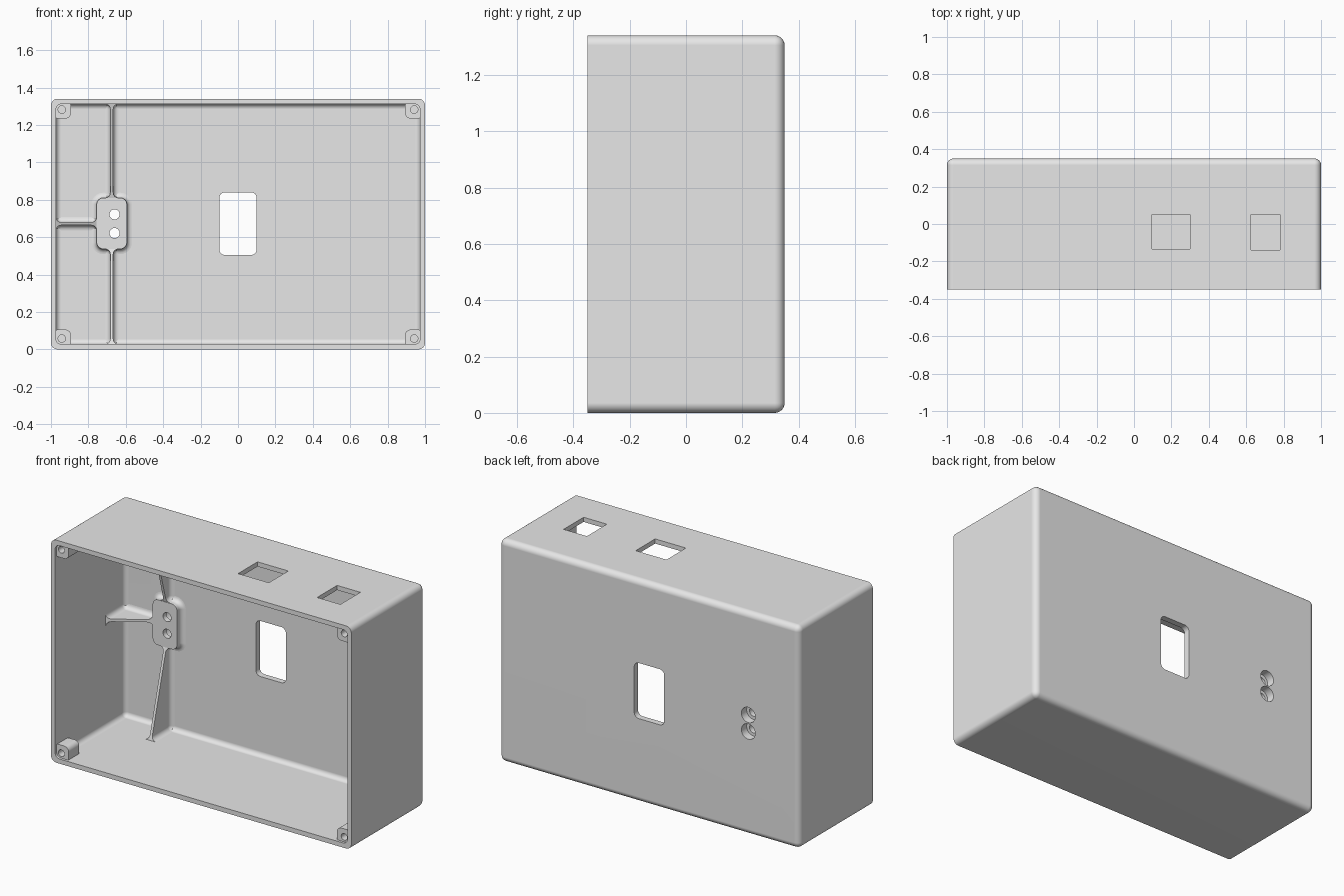
import bpy, bmesh, math
from mathutils import Vector

if "Cube" in bpy.data.objects:
    bpy.data.objects.remove(bpy.data.objects["Cube"], do_unlink=True)

H, FRONT, BACK = 1.34, -0.35, 0.35        # outer height and depth limits
IX, IZ0, IZ1, IY = 0.973, 0.028, 1.312, 0.313   # inner wall faces
FIL = 0.028                               # inner fillet radius

grey = bpy.data.materials.new("light grey plastic")
grey.use_nodes = True
grey.diffuse_color = (0.8, 0.8, 0.8, 1)
grey.node_tree.nodes["Principled BSDF"].inputs["Base Color"].default_value = (0.8, 0.8, 0.8, 1)


def make(name, bm):
    bmesh.ops.recalc_face_normals(bm, faces=bm.faces)
    mesh = bpy.data.meshes.new(name)
    bm.to_mesh(mesh)
    bm.free()
    mesh.materials.append(grey)
    obj = bpy.data.objects.new(name, mesh)
    bpy.context.collection.objects.link(obj)
    return obj


def loft(name, rings):
    """Closed solid through equally sized rings of points."""
    bm = bmesh.new()
    rows = [[bm.verts.new(p) for p in ring] for ring in rings]
    n = len(rows[0])
    for a, b in zip(rows, rows[1:]):
        for i in range(n):
            bm.faces.new((a[i], a[(i + 1) % n], b[(i + 1) % n], b[i]))
    bm.faces.new(rows[0])
    bm.faces.new(rows[-1])
    return make(name, bm)


def ring(x0, x1, z0, z1, r, y, seg=6):
    """Rounded rectangle in the xz plane."""
    pts = []
    corners = ((x1 - r, z1 - r), (x0 + r, z1 - r), (x0 + r, z0 + r), (x1 - r, z0 + r))
    for k, (cx, cz) in enumerate(corners):
        for i in range(seg + 1):
            a = math.pi / 2 * (k + i / seg)
            pts.append((cx + r * math.cos(a), y, cz + r * math.sin(a)))
    return pts


def prism(name, x0, x1, z0, z1, r, y0, y1):
    return loft(name, [ring(x0, x1, z0, z1, r, y, 6) for y in (y0, y1)])


def cylinder(name, x, z, r, y0, y1):
    bm = bmesh.new()
    bmesh.ops.create_circle(bm, segments=32, radius=r, cap_ends=False)
    pts = [v.co.copy() for v in bm.verts]
    bm.free()
    return loft(name, [[(x + p.x, y, z + p.y) for p in pts] for y in (y0, y1)])


def box(name, lo, hi, bevel=0):
    """Box, optionally rounded on every edge except those around its front."""
    bm = bmesh.new()
    bmesh.ops.create_cube(bm, size=1)
    lo, hi = Vector(lo), Vector(hi)
    for v in bm.verts:
        v.co = Vector([l + (c + 0.5) * (h - l) for l, h, c in zip(lo, hi, v.co)])
    if bevel:
        edges = [e for e in bm.edges if any(v.co.y > lo.y + 0.01 for v in e.verts)]
        bmesh.ops.bevel(bm, geom=edges, offset=bevel, segments=6, profile=0.5, affect='EDGES')
    return make(name, bm)


def cut(obj, cutters):
    bpy.context.view_layer.objects.active = obj
    for c in cutters:
        c.hide_render = True
        m = obj.modifiers.new("cut", 'BOOLEAN')
        m.operation, m.solver, m.object = 'DIFFERENCE', 'EXACT', c
        bpy.ops.object.modifier_apply(modifier=m.name)


def discard(cutters):
    for c in cutters:
        bpy.data.objects.remove(c, do_unlink=True)


def fillet(d, r=FIL):
    """Extra width of a concave fillet at distance d from its root."""
    d = min(max(d, 0), r)
    return r - math.sqrt(r * r - (r - d) ** 2)


FILLET_STEPS = [FIL * (1 - math.cos(math.pi / 2 * i / 6)) for i in range(7)]

# Hollow case with its openings
case = box("case_shell", (-1, FRONT, 0), (1, BACK, H), 0.035)
cutters = [
    box("cavity_cutter", (-IX, FRONT - 0.1, IZ0), (IX, IY, IZ1), FIL),
    prism("window_cutter", -0.1, 0.1, 0.505, 0.84, 0.03, 0.2, 0.5),
    box("wide_port_cutter", (0.095, -0.135, 1.2), (0.3, 0.05, 1.5)),
    box("narrow_port_cutter", (0.625, -0.14, 1.2), (0.78, 0.05, 1.5)),
]
cut(case, cutters)
discard(cutters)

# Mounting pad blended into the back wall
PX0, PX1, PZ0, PZ1, PY = -0.756, -0.594, 0.537, 0.81, 0.268
levels = [(0.33, FIL)] + [(IY - d, fillet(d)) for d in FILLET_STEPS] + [(PY, 0)]
mount_pad = loft("mounting_pad", [
    ring(PX0 - e, PX1 + e, PZ0 - e, PZ1 + e, 0.035 + e, y) for y, e in levels])

# Counterbored screw holes through pad and back wall
holes = []
for z in (0.622, 0.722):
    holes.append(cylinder("screw_hole_cutter", -0.66, z, 0.027, 0.2, 0.45))
    holes.append(cylinder("counterbore_cutter", -0.66, z, 0.046, 0.3, 0.45))
cut(case, holes)
cut(mount_pad, holes)
discard(holes)


def rib(name, start, end, place):
    """Tapered rib from a side wall (start) to the pad (end), flared at every root."""
    length = abs(end - start)
    step = 1 if end > start else -1
    runs = [-0.012] + FILLET_STEPS + [length - d for d in reversed(FILLET_STEPS)] + [length + 0.012]
    rings = []
    for s in runs:
        t = min(max(s / length, 0), 1)
        front = 0.13 + (0.271 - 0.13) * t
        flare = 0.008 + fillet(s) + fillet(length - s)
        side = [(flare + FIL, 0.33)] + [(flare + fillet(d), IY - d) for d in FILLET_STEPS]
        side.append((flare, front))
        outline = side + [(-w, y) for w, y in reversed(side)]
        rings.append([place(start + step * s, w, y) for w, y in outline])
    return loft(name, rings)


RX, RZ = -0.675, 0.672
rib("upper_rib", IZ1, PZ1, lambda s, w, y: (RX + w, y, s))
rib("lower_rib", IZ0, PZ0, lambda s, w, y: (RX + w, y, s))
rib("side_rib", -IX, PX0, lambda s, w, y: (s, y, RZ + w))

# Corner screw posts with blind holes
for sx, side in ((-1, "right"), (1, "left")):
    for top, level in ((False, "lower"), (True, "upper")):
        x0, x1 = sorted((sx * 0.893, sx * 0.99))
        z0, z1 = (H - 0.106, H - 0.01) if top else (0.01, 0.106)
        post = prism(f"{level}_{side}_post", x0, x1, z0, z1, 0.03, -0.335, -0.235)
        hole = cylinder("post_hole_cutter", sx * 0.942, H - 0.058 if top else 0.058,
                        0.02, -0.4, -0.255)
        cut(post, [hole])
        discard([hole])

# Smooth fillets, sharp edges, flat broad faces
for obj in [o for o in bpy.context.collection.objects
            if o.type == 'MESH' and grey.name in o.data.materials]:
    bpy.ops.object.select_all(action='DESELECT')
    obj.select_set(True)
    bpy.context.view_layer.objects.active = obj
    bpy.ops.object.shade_smooth_by_angle(angle=math.radians(32))
    wn = obj.modifiers.new("weighted normals", 'WEIGHTED_NORMAL')
    wn.keep_sharp = True
